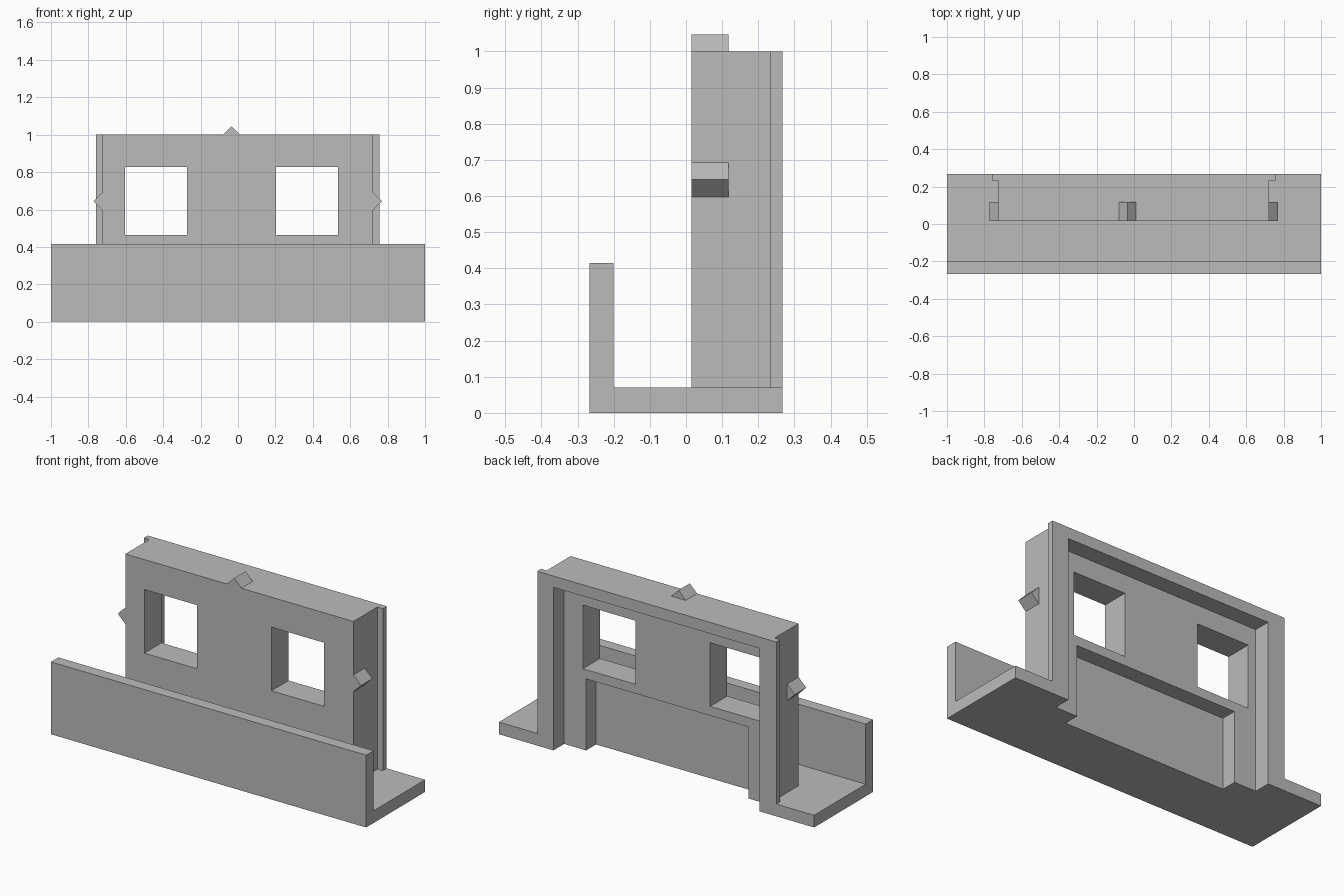
import bpy, bmesh
from mathutils import Vector

old = bpy.data.objects.get("Cube")
if old:
    bpy.data.objects.remove(old, do_unlink=True)

GREY = (0.5, 0.5, 0.5, 1)
grey = bpy.data.materials.new("plain grey")
grey.use_nodes = True
grey.diffuse_color = GREY
grey.node_tree.nodes["Principled BSDF"].inputs["Base Color"].default_value = GREY


def prism(name, points, direction):
    """Extrude a closed outline of 3D points along a direction."""
    bm = bmesh.new()
    face = bm.faces.new([bm.verts.new(p) for p in points])
    out = bmesh.ops.extrude_face_region(bm, geom=[face])["geom"]
    verts = [g for g in out if isinstance(g, bmesh.types.BMVert)]
    bmesh.ops.translate(bm, verts=verts, vec=Vector(direction))
    bmesh.ops.recalc_face_normals(bm, faces=bm.faces)
    mesh = bpy.data.meshes.new(name)
    bm.to_mesh(mesh)
    bm.free()
    mesh.materials.append(grey)
    obj = bpy.data.objects.new(name, mesh)
    bpy.context.collection.objects.link(obj)
    return obj


def block(name, x0, x1, y0, y1, z0, z1):
    outline = [(x0, y0, z0), (x1, y0, z0), (x1, y1, z0), (x0, y1, z0)]
    return prism(name, outline, (0, 0, z1 - z0))


def cut(obj, cutters):
    """Subtract the cutters and keep the finished mesh."""
    for c in cutters:
        mod = obj.modifiers.new("cut", 'BOOLEAN')
        mod.operation, mod.solver, mod.object = 'DIFFERENCE', 'EXACT', c
    graph = bpy.context.evaluated_depsgraph_get()
    mesh = bpy.data.meshes.new_from_object(obj.evaluated_get(graph))
    obj.modifiers.clear()
    obj.data = mesh


BACK, FRONT, FLOOR, TOP = 0.267, 0.015, 0.07, 1.0
LEFT, RIGHT, LIP = 0.722, -0.725, 0.035

# Base plate with its raised front wall
tray_outline = [(-BACK, 0), (BACK, 0), (BACK, FLOOR), (-0.2, FLOOR),
                (-0.2, 0.415), (-BACK, 0.415)]
tray = prism("base_tray", [(-1, y, z) for y, z in tray_outline], (2, 0, 0))

# Upright wall with narrow flanges along its back edges
step = BACK - LIP
wall_outline = [(RIGHT, FRONT), (LEFT, FRONT), (LEFT, step), (LEFT + LIP, step),
                (LEFT + LIP, BACK), (RIGHT - LIP, BACK), (RIGHT - LIP, step),
                (RIGHT, step)]
wall = prism("upright_wall", [(x, y, FLOOR) for x, y in wall_outline],
             (0, 0, TOP - FLOOR))

# Stepped rear recess, open at the bottom, and two window openings
recesses = [block("outer_recess_cutter", -0.654, 0.654, 0.17, 0.4, -0.1, 0.935),
            block("inner_recess_cutter", -0.515, 0.515, 0.08, 0.3, -0.1, 0.41)]
windows = [block("window_cutter", x, x + 0.333, -0.1, 0.4, 0.463, 0.828)
           for x in (-0.605, 0.202)]
cut(tray, recesses)
cut(wall, recesses + windows)
for cutter in recesses + windows:
    cutter.hide_render = True
    bpy.data.objects.remove(cutter, do_unlink=True)


# Small pointed pegs on the top and both sides
def peg(name, x, z, out_x, out_z, size):
    corners = [(x + out_z * size, z + out_x * size),
               (x + out_x * size, z + out_z * size),
               (x - out_z * size, z - out_x * size)]
    prism(name, [(px, FRONT, pz) for px, pz in corners], (0, 0.103, 0))


peg("top_peg", -0.035, TOP, 0, 1, 0.046)
peg("left_peg", LEFT, 0.645, 1, 0, 0.048)
peg("right_peg", RIGHT, 0.645, -1, 0, 0.048)
